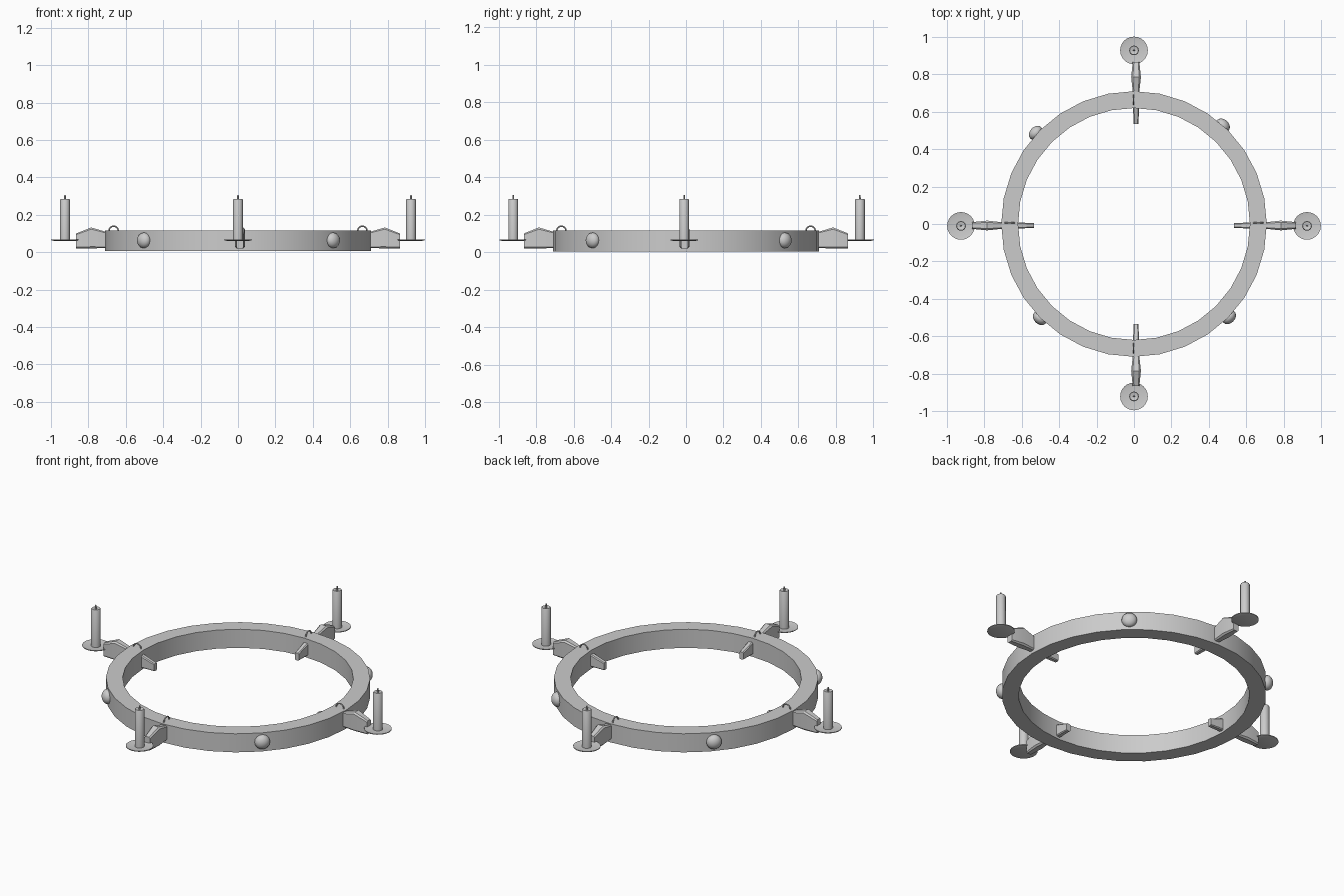
import bpy, bmesh, math
from mathutils import Matrix, Vector

if "Cube" in bpy.data.objects:
    bpy.data.objects.remove(bpy.data.objects["Cube"])

grey = bpy.data.materials.new("plain_grey")
grey.diffuse_color = (0.6, 0.6, 0.6, 1)
grey.use_nodes = True
grey.node_tree.nodes["Principled BSDF"].inputs["Base Color"].default_value = grey.diffuse_color


def finish(name, bm, matrix=Matrix()):
    bmesh.ops.recalc_face_normals(bm, faces=bm.faces)
    me = bpy.data.meshes.new(name)
    bm.to_mesh(me)
    bm.free()
    me.materials.append(grey)
    ob = bpy.data.objects.new(name, me)
    ob.matrix_world = matrix
    bpy.context.collection.objects.link(ob)
    bpy.ops.object.select_all(action='DESELECT')
    ob.select_set(True)
    bpy.context.view_layer.objects.active = ob
    bpy.ops.object.shade_smooth_by_angle(angle=math.radians(35))
    return ob


def lathe(name, profile, n, closed=False, matrix=Matrix()):
    """Spin (r, z) points around z; points at r = 0 become poles."""
    bm = bmesh.new()
    rings = []
    for r, z in profile:
        if r == 0:
            rings.append([bm.verts.new((0, 0, z))] * n)
        else:
            rings.append([bm.verts.new((r * math.cos(2 * math.pi * i / n),
                                        r * math.sin(2 * math.pi * i / n), z))
                          for i in range(n)])
    pairs = list(zip(rings, rings[1:]))
    if closed:
        pairs.append((rings[-1], rings[0]))
    for a, b in pairs:
        for i in range(n):
            j = (i + 1) % n
            quad = list(dict.fromkeys((a[i], a[j], b[j], b[i])))
            bm.faces.new(quad)
    return finish(name, bm, matrix)


# Main hoop
lathe("hoop", [(0.62, 0.005), (0.71, 0.005), (0.71, 0.115), (0.62, 0.115)], 32, True)

# Arm sections: radius, half width, bottom, top
SECTIONS = [(0.535, 0.013, 0.018, 0.062), (0.62, 0.016, 0.018, 0.09),
            (0.71, 0.018, 0.022, 0.11), (0.785, 0.026, 0.02, 0.132),
            (0.865, 0.018, 0.02, 0.10)]


def arm(name, matrix):
    bm = bmesh.new()
    loops = []
    for r, w, b, t in SECTIONS:
        c = 0.35 * w
        pts = [(-w, b + c), (-w + c, b), (w - c, b), (w, b + c),
               (w, t - c), (w - c, t), (-w + c, t), (-w, t - c)]
        loops.append([bm.verts.new((r, y, z)) for y, z in pts])
    for a, b in zip(loops, loops[1:]):
        for i in range(8):
            j = (i + 1) % 8
            bm.faces.new((a[i], a[j], b[j], b[i]))
    bm.faces.new(loops[0])
    bm.faces.new(loops[-1])
    finish(name, bm, matrix)


def loop_ring(name, matrix):
    """Thin metal eyelet standing upright along the arm direction."""
    bm = bmesh.new()
    n, m, R, t = 16, 6, 0.025, 0.004
    grid = [[bm.verts.new(((R + t * math.cos(2 * math.pi * k / m)) * math.cos(2 * math.pi * i / n),
                           t * math.sin(2 * math.pi * k / m),
                           (R + t * math.cos(2 * math.pi * k / m)) * math.sin(2 * math.pi * i / n)))
             for k in range(m)] for i in range(n)]
    for i in range(n):
        for k in range(m):
            i2, k2 = (i + 1) % n, (k + 1) % m
            bm.faces.new((grid[i][k], grid[i2][k], grid[i2][k2], grid[i][k2]))
    finish(name, bm, matrix)


# Four arms, each with eyelet, drip dish, candle and wick
for i, side in enumerate(("right", "back", "left", "front")):
    turn = Matrix.Rotation(i * math.pi / 2, 4, 'Z')
    across = i % 2 == 0
    shift = Matrix.Translation((0, -0.008, 0) if across else (0.011, 0, 0))
    arm("arm_" + side, shift @ turn)
    eye = Matrix.Translation((0, 0.006, 0) if across else (-0.003, 0, 0))
    loop_ring("eyelet_" + side, eye @ turn @ Matrix.Translation((0.665, 0, 0.114)))
    seat = (Matrix.Translation((0, -0.01, 0) if across else (0, 0.003, 0))
            @ turn @ Matrix.Translation((0.925, 0, 0)))
    lathe("drip_dish_" + side, [(0, 0.059), (0.055, 0.059), (0.074, 0.064), (0.074, 0.068),
                                (0.056, 0.064), (0, 0.064)], 24, matrix=seat)
    lathe("candle_" + side, [(0, 0.062), (0.026, 0.062), (0.026, 0.28), (0.023, 0.285),
                             (0.012, 0.283), (0, 0.279)], 16, matrix=seat)
    lathe("wick_" + side, [(0, 0.275), (0.005, 0.275), (0.004, 0.304), (0, 0.305)], 8, matrix=seat)

# Domed studs around the outside of the hoop
for k, (x, y) in enumerate([(-0.503, -0.503), (0.508, -0.498), (0.475, 0.527), (-0.525, 0.487)]):
    facing = Vector((x, y, 0)).to_track_quat('Z', 'Y').to_matrix().to_4x4()
    dome = [(0.042 * math.cos(a), 0.032 * math.sin(a))
            for a in [math.radians(d) for d in (-40, -20, 0, 18, 36, 54, 72)]]
    lathe("stud_%d" % (k + 1), [(0, dome[0][1])] + dome + [(0, 0.032)], 16,
          matrix=Matrix.Translation((x, y, 0.063)) @ facing)
